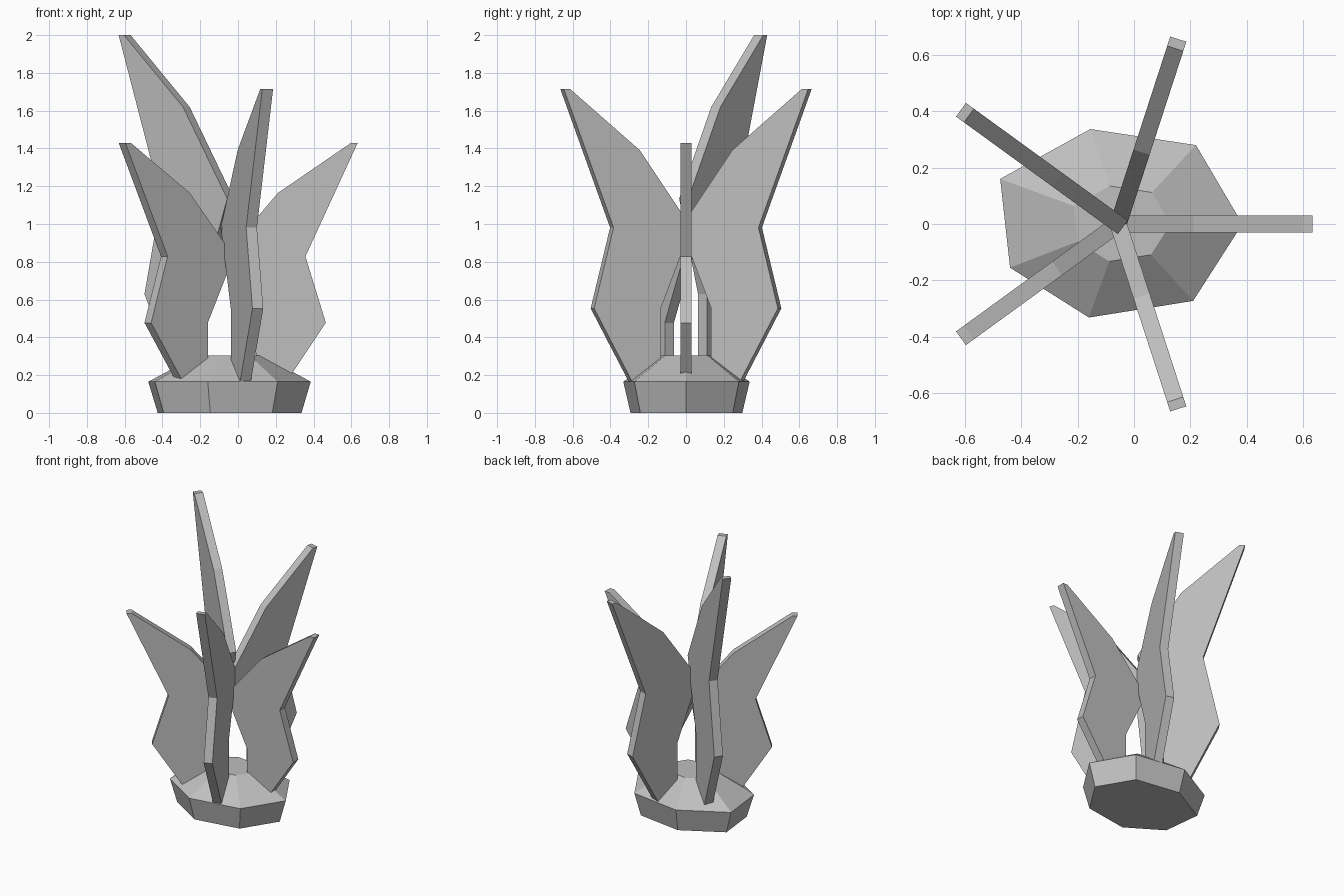
import bpy
import math
from mathutils import Matrix

cube = bpy.data.objects.get("Cube")
if cube:
    bpy.data.objects.remove(cube, do_unlink=True)

GREY = (0.52, 0.52, 0.52, 1.0)
stone = bpy.data.materials.new("pale_grey")
stone.diffuse_color = GREY
stone.use_nodes = True
stone.node_tree.nodes["Principled BSDF"].inputs["Base Color"].default_value = GREY


def loft(name, rings):
    """Closed solid through rings with equal vertex counts, capped at both ends."""
    n = len(rings[0])
    verts = [v for ring in rings for v in ring]
    faces = [tuple(reversed(range(n))), tuple(range(len(verts) - n, len(verts)))]
    for k in range(len(rings) - 1):
        for i in range(n):
            j = (i + 1) % n
            faces.append((k * n + i, k * n + j, (k + 1) * n + j, (k + 1) * n + i))
    mesh = bpy.data.meshes.new(name)
    mesh.from_pydata(verts, [], faces)
    mesh.materials.append(stone)
    obj = bpy.data.objects.new(name, mesh)
    bpy.context.collection.objects.link(obj)
    return obj


# Faceted seven-sided base: foot, rim and small flat top
outline = [(0.385, 0.0), (0.22, 0.28), (-0.155, 0.337), (-0.475, 0.16),
           (-0.44, -0.155), (-0.16, -0.332), (0.21, -0.273)]
BASE_X = -0.04


def base_ring(scale, z):
    return [(BASE_X + (x - BASE_X) * scale, y * scale, z) for x, y in outline]


loft("base", [base_ring(0.885, 0), base_ring(1, 0.165), base_ring(0.4, 0.305)])

# Upright blades fanned around the centre: (radius, fraction of blade height)
profile = [(0.15, 0), (0.29, 0), (0.521, 0.267), (0.413, 0.537),
           (0.69, 1), (0.655, 1), (0.268, 0.796), (-0.02, 0.537), (0.15, 0.267)]
ROOT_Z = 0.13
HALF = 0.03
blades = [("left_blade", 0, 1.43), ("back_left_blade", 72, 1.715),
          ("back_right_blade", 144, 2.0), ("front_right_blade", 216, 1.43),
          ("front_left_blade", 288, 1.715)]

for name, angle, top in blades:
    sides = [[(r, y, ROOT_Z + f * (top - ROOT_Z)) for r, f in profile]
             for y in (HALF, -HALF)]
    blade = loft(name, sides)
    blade.matrix_world = (Matrix.Translation((-0.056, 0, 0))
                          @ Matrix.Rotation(math.radians(angle), 4, 'Z'))
